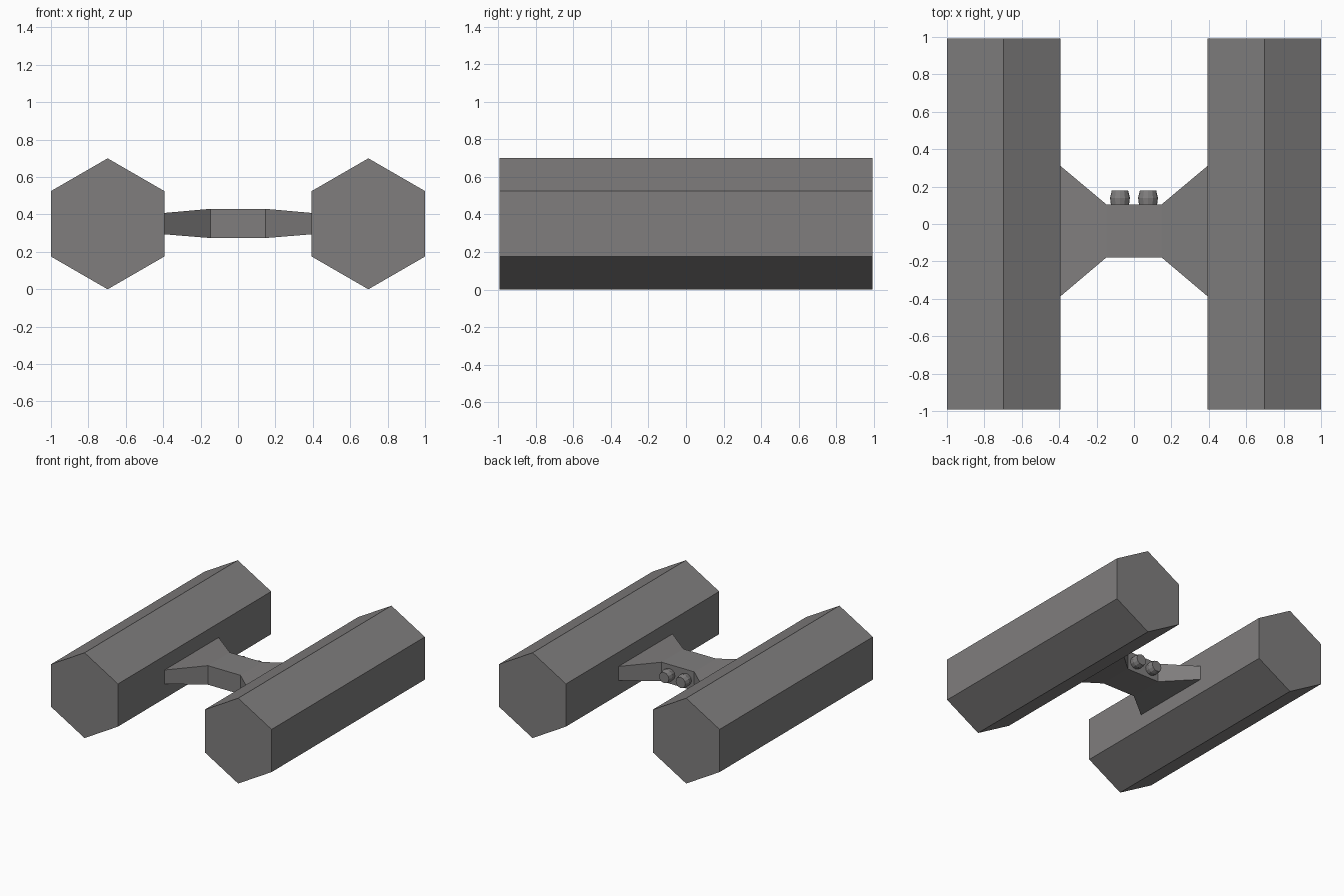
import bpy, bmesh, math

if "Cube" in bpy.data.objects:
    bpy.data.objects.remove(bpy.data.objects["Cube"])

grey = bpy.data.materials.new("warm grey metal")
grey.diffuse_color = (0.215, 0.208, 0.208, 1)
grey.use_nodes = True
grey.node_tree.nodes["Principled BSDF"].inputs["Base Color"].default_value = grey.diffuse_color


def loft(name, rings):
    """Skin a list of equal-length point rings into a closed solid."""
    bm = bmesh.new()
    loops = [[bm.verts.new(p) for p in r] for r in rings]
    n = len(loops[0])
    for a, b in zip(loops, loops[1:]):
        for i in range(n):
            j = (i + 1) % n
            bm.faces.new((a[i], a[j], b[j], b[i]))
    bm.faces.new(loops[0])
    bm.faces.new(loops[-1])
    bmesh.ops.recalc_face_normals(bm, faces=bm.faces)
    mesh = bpy.data.meshes.new(name)
    bm.to_mesh(mesh)
    bm.free()
    mesh.materials.append(grey)
    obj = bpy.data.objects.new(name, mesh)
    bpy.context.collection.objects.link(obj)
    return obj


def circle(x, y, z, r, sides):
    """Ring around the y axis with a corner pointing up."""
    return [(x + r * math.sin(i * math.tau / sides), y,
             z + r * math.cos(i * math.tau / sides)) for i in range(sides)]


def slab(x, y0, y1, z0, z1):
    return [(x, y0, z0), (x, y1, z0), (x, y1, z1), (x, y0, z1)]


MID = 0.35
for side, s in (("left", -1), ("right", 1)):
    # long hexagonal side hull
    loft(side + "_hull", [circle(s * 0.697, y, MID, 0.35, 6) for y in (-0.993, 0.993)])
    # small bulged engine nozzle on the back of the bridge
    loft(side + "_nozzle", [circle(s * 0.075, y, MID, r, 12)
                            for y, r in ((0.10, 0.048), (0.14, 0.053), (0.178, 0.044))])

# bridge: slim thick middle, flaring wide and thin at the hulls
end = (-0.388, 0.312, 0.294, 0.408)
middle = (-0.179, 0.105, 0.274, 0.43)
loft("bridge", [slab(-0.395, *end), slab(-0.148, *middle),
                slab(0.148, *middle), slab(0.395, *end)])
